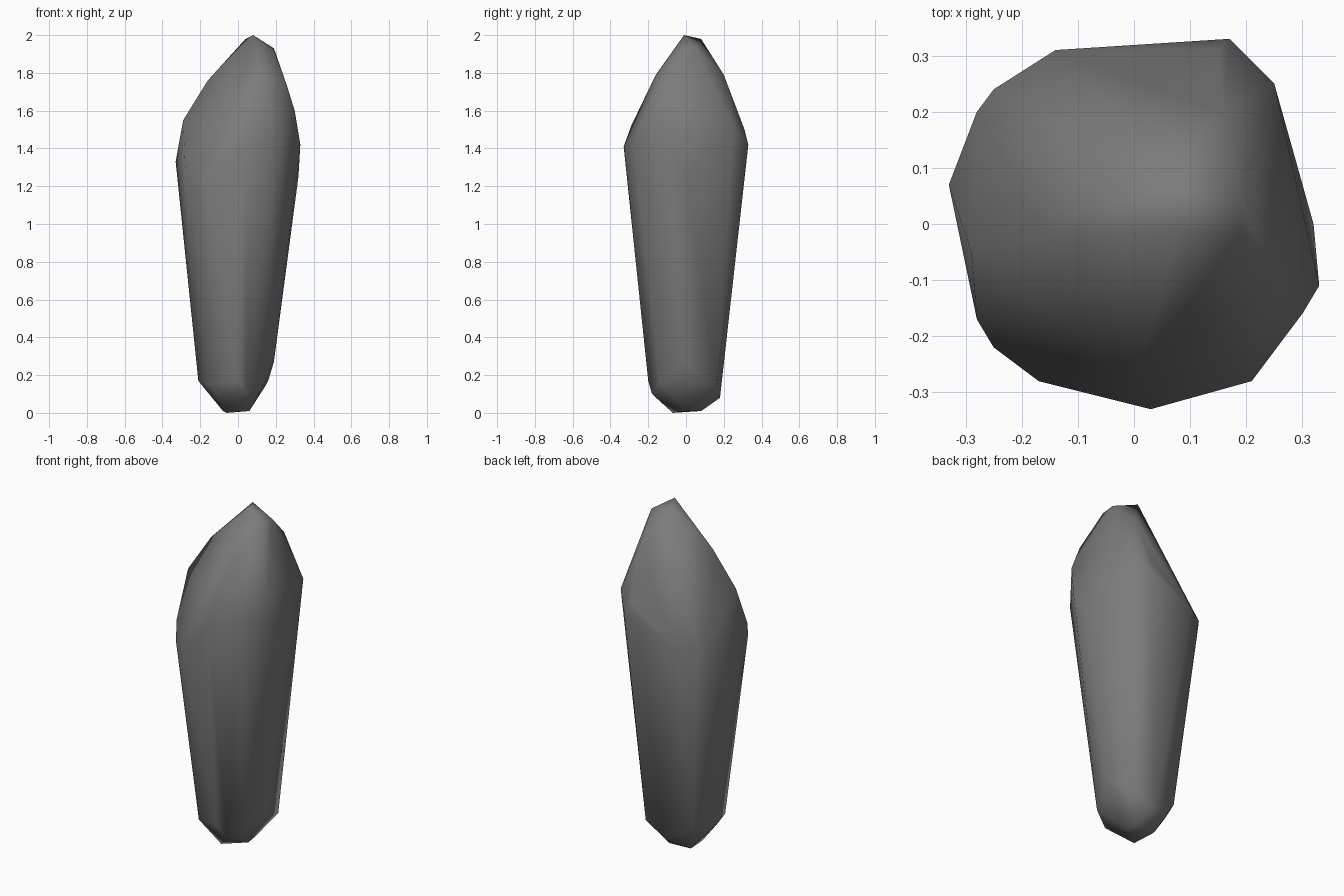
import bpy
import bmesh

# Remove the default cube only
default_cube = bpy.data.objects.get("Cube")
if default_cube:
    bpy.data.objects.remove(default_cube, do_unlink=True)


def make_material(name, colour):
    """Create a plain matte material with one flat colour."""
    material = bpy.data.materials.new(name)
    material.use_nodes = True
    material.diffuse_color = colour
    shader = material.node_tree.nodes["Principled BSDF"]
    shader.inputs["Base Color"].default_value = colour
    shader.inputs["Roughness"].default_value = .8
    return material


def make_hull(name, corner_groups, material):
    """Wrap a faceted convex skin around groups of corner points."""
    mesh = bpy.data.meshes.new(name)
    bm = bmesh.new()
    for group in corner_groups:
        for corner in group:
            bm.verts.new(corner)
    result = bmesh.ops.convex_hull(bm, input=bm.verts[:])
    unused = set(result["geom_interior"]) | set(result["geom_unused"])
    loose = [item for item in unused if isinstance(item, bmesh.types.BMVert)]
    bmesh.ops.delete(bm, geom=loose, context="VERTS")
    bmesh.ops.recalc_face_normals(bm, faces=bm.faces[:])
    for face in bm.faces:
        face.smooth = True
    bm.to_mesh(mesh)
    bm.free()
    mesh.materials.append(material)
    crystal = bpy.data.objects.new(name, mesh)
    bpy.context.collection.objects.link(crystal)
    return crystal


# Small blunt foot
foot = [
    (-.06, -.07, 0), (.06, .01, .01), (-.08, .07, .01), (.05, .08, .01),
]

# Narrow lower rim
lower_rim = [
    (-.21, 0, .17), (-.15, -.15, .15), (0, -.2, .17), (.05, -.18, .1),
    (.14, -.14, .16), (.19, 0, .27), (.16, .03, .17), (.15, .16, .15),
    (0, .18, .08), (-.15, .15, .17),
]

# Wide shoulder where the shaft meets the point
shoulder = [
    (.17, .33, 1.42), (.25, .25, 1.52), (.32, 0, 1.25), (.33, -.11, 1.42),
    (.21, -.28, 1.44), (.03, -.33, 1.41), (-.17, -.28, 1.2),
    (-.25, -.22, 1.2), (-.28, -.17, 1.3), (-.33, .07, 1.33),
    (-.28, .2, 1.3), (-.25, .24, 1.3), (-.14, .31, 1.3),
]

# Sloping facets that close to an off-centre tip
point = [
    (-.29, -.05, 1.55), (.3, -.16, 1.6), (0, -.29, 1.52), (.15, .31, 1.5),
    (-.16, -.02, 1.76), (.26, -.14, 1.73), (.12, -.16, 1.79),
    (.16, .2, 1.79), (.19, .05, 1.93), (.19, -.03, 1.92),
    (.04, .08, 1.98), (.08, -.01, 2),
]

# Single smooth-shaded crystal shard
stone_grey = make_material("stone grey", (.2, .2, .2, 1))
make_hull("crystal_shard", [foot, lower_rim, shoulder, point], stone_grey)
